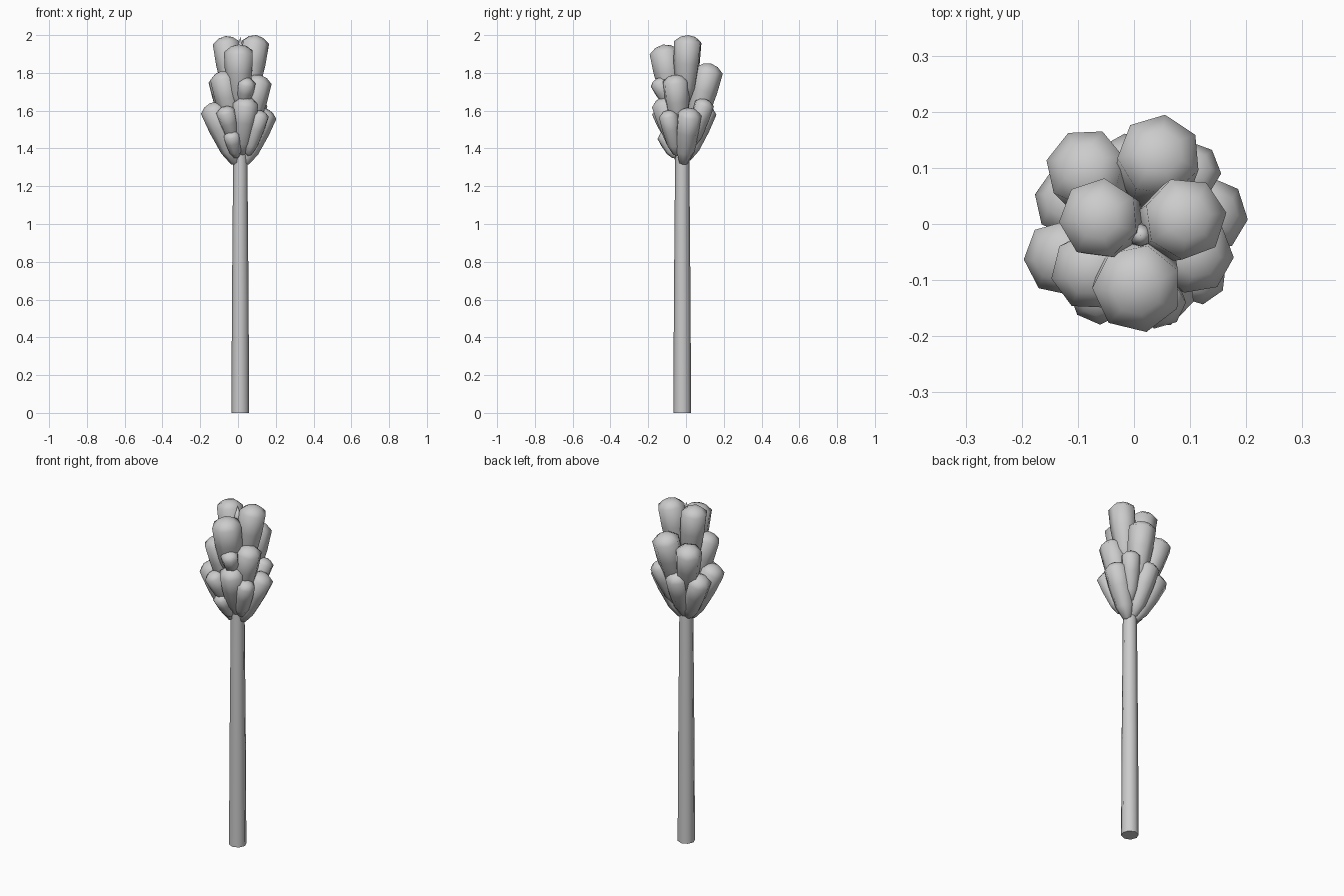
import bpy, math
from mathutils import Vector

if "Cube" in bpy.data.objects:
    bpy.data.objects.remove(bpy.data.objects["Cube"])

AXIS = Vector((0.012, -0.02, 0))


def lathe(name, base, tip, profile, sides, turn=0.0):
    """Spin (fraction along axis, radius) rings round the line base-tip."""
    base, tip = Vector(base), Vector(tip)
    rot = (tip - base).to_track_quat('Z', 'Y')
    length = (tip - base).length
    verts, faces = [], []
    for t, r in profile:
        for i in range(sides):
            a = 2 * math.pi * i / sides + turn
            verts.append(base + rot @ Vector((r * math.cos(a), r * math.sin(a), t * length)))
    for k in range(len(profile) - 1):
        for i in range(sides):
            j = (i + 1) % sides
            faces.append((k * sides + i, k * sides + j, (k + 1) * sides + j, (k + 1) * sides + i))
    # close both ends with fans
    n = len(profile)
    verts += [base, tip]
    b, t = len(verts) - 2, len(verts) - 1
    for i in range(sides):
        j = (i + 1) % sides
        faces.append((b, j, i))
        faces.append((t, (n - 1) * sides + i, (n - 1) * sides + j))
    me = bpy.data.meshes.new(name)
    me.from_pydata(verts, [], faces)
    ob = bpy.data.objects.new(name, me)
    bpy.context.collection.objects.link(ob)
    bpy.ops.object.select_all(action='DESELECT')
    ob.select_set(True)
    bpy.context.view_layer.objects.active = ob
    bpy.ops.object.shade_smooth_by_angle(angle=math.radians(65))
    return ob


def bud(name, tip, r, drop, inset=0.25, turn=0.0):
    """Tapered bud leaning out from the stem; drop = height of bud."""
    tip = Vector(tip)
    out = Vector((tip.x - AXIS.x, tip.y - AXIS.y, 0))
    base = Vector((AXIS.x, AXIS.y, tip.z - drop)) + out * inset
    length = (tip - base).length
    cap = 1 - 0.5 * r / length
    profile = [(0.05, r * 0.38), (0.25, r * 0.75), (0.6, r * 0.95),
               (cap, r), (cap + (1 - cap) * 0.72, r * 0.55)]
    return lathe(name, base, tip, profile, 7, turn)


# stem, running through the head to a pointed tip
lathe("stem", AXIS, AXIS + Vector((0, 0, 1.99)),
      [(0, 0.047), (0.3, 0.044), (0.66, 0.038), (0.8, 0.03), (0.965, 0.02)], 8)

# crown buds
crown = [((0.097, 0.012, 2.0), 0.074, 0.37), ((-0.067, 0.012, 1.995), 0.072, 0.37),
         ((0.005, -0.122, 1.95), 0.080, 0.36), ((0.047, 0.132, 1.85), 0.075, 0.36)]
# middle ring
middle = [((-0.095, 0.110, 1.80), 0.072, 0.34), ((-0.087, -0.090, 1.81), 0.070, 0.34),
          ((0.117, -0.058, 1.79), 0.070, 0.34)]
# lower long buds
lower = [((-0.148, -0.065, 1.64), 0.067, 0.33), ((0.155, 0.022, 1.61), 0.066, 0.30),
         ((-0.130, 0.050, 1.61), 0.066, 0.29), ((0.045, -0.130, 1.67), 0.068, 0.31),
         ((-0.015, 0.115, 1.63), 0.062, 0.30)]
# small filler buds
small = [((-0.072, -0.140, 1.62), 0.052, 0.20), ((0.048, -0.155, 1.77), 0.048, 0.17),
         ((-0.040, -0.120, 1.49), 0.045, 0.14), ((0.125, -0.100, 1.60), 0.050, 0.24),
         ((0.110, 0.105, 1.66), 0.053, 0.26)]

for label, group, inset in (("crown_bud", crown, 0.4), ("middle_bud", middle, 0.3),
                            ("lower_bud", lower, 0.12), ("small_bud", small, 0.35)):
    for i, (tip, r, drop) in enumerate(group):
        bud(f"{label}_{i + 1}", tip, r, drop, inset, turn=i * 0.7)
